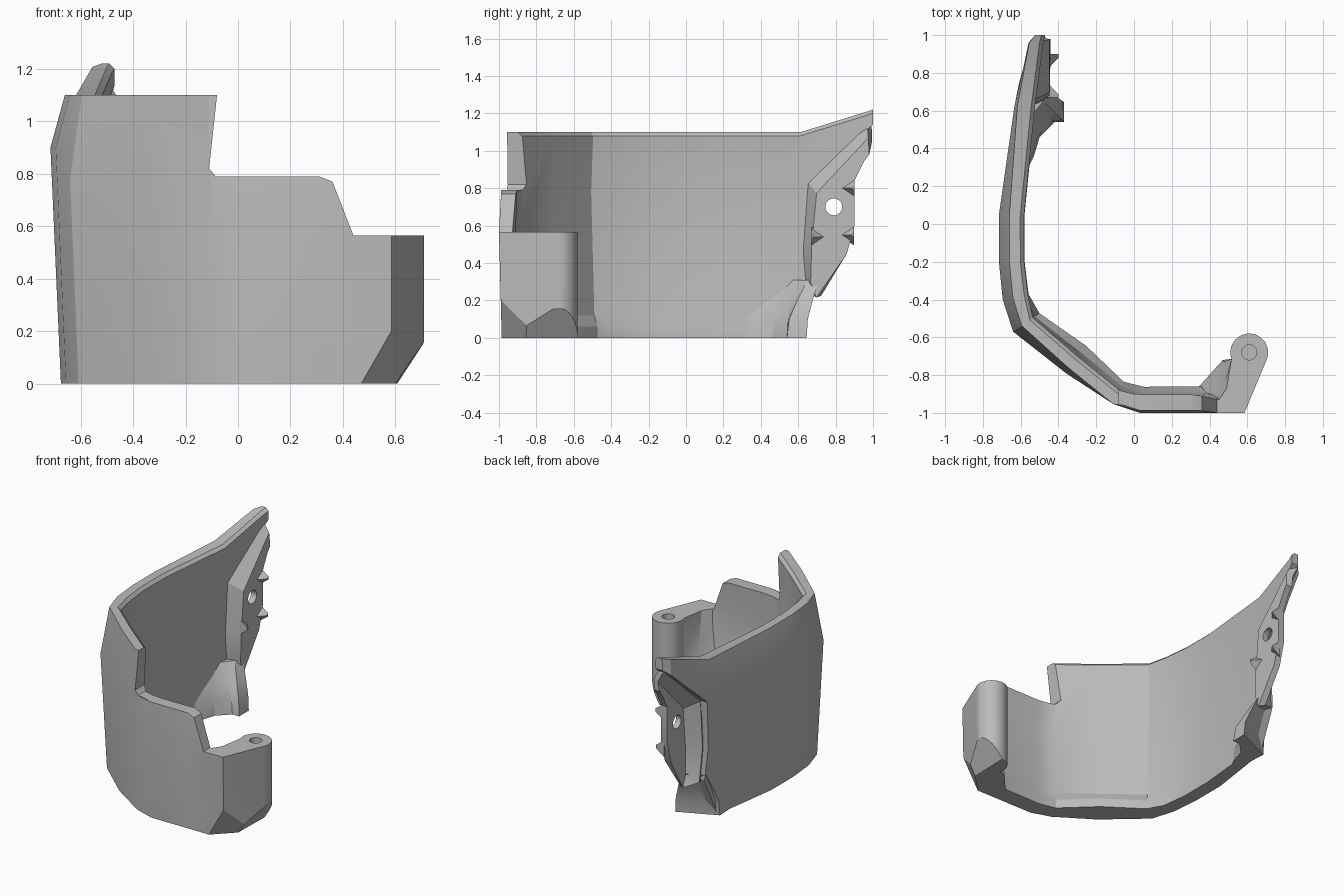
import bpy, bmesh, math
from mathutils import Vector

if "Cube" in bpy.data.objects:
    bpy.data.objects.remove(bpy.data.objects["Cube"])

grey = bpy.data.materials.new("light_grey")
grey.diffuse_color = (0.5, 0.5, 0.5, 1)
grey.use_nodes = True
grey.node_tree.nodes["Principled BSDF"].inputs["Base Color"].default_value = grey.diffuse_color


def finish(bm, name):
    bmesh.ops.recalc_face_normals(bm, faces=bm.faces[:])
    me = bpy.data.meshes.new(name)
    bm.to_mesh(me)
    bm.free()
    ob = bpy.data.objects.new(name, me)
    bpy.context.collection.objects.link(ob)
    me.materials.append(grey)
    return ob


def loft(name, rings):
    """Closed solid through rings that have equal point counts."""
    bm = bmesh.new()
    rows = [[bm.verts.new(p) for p in r] for r in rings]
    n = len(rows[0])
    for a, b in zip(rows, rows[1:]):
        for i in range(n):
            j = (i + 1) % n
            bm.faces.new((a[i], a[j], b[j], b[i]))
    bm.faces.new(rows[0])
    bm.faces.new(rows[-1][::-1])
    return finish(bm, name)


def apply_mod(ob, name, kind, **kw):
    m = ob.modifiers.new(name, kind)
    for k, v in kw.items():
        setattr(m, k, v)
    bpy.context.view_layer.objects.active = ob
    bpy.ops.object.modifier_apply(modifier=name)


def cut(ob, cutter):
    apply_mod(ob, "cut", 'BOOLEAN', operation='DIFFERENCE', solver='EXACT', object=cutter)
    bpy.data.objects.remove(cutter)


def circle(r, n=32):
    return [(r * math.cos(2 * math.pi * i / n), r * math.sin(2 * math.pi * i / n)) for i in range(n)]


# Curved wall: plan path of the widest line, then the section insets at each point
path = [Vector(p) for p in (
    (-.53, 1.0), (-.565, .96), (-.632, .63), (-.715, .05), (-.715, -.2), (-.695, -.4),
    (-.64, -.57), (-.36, -.79), (-.11, -.953), (.03, -1.0), (.30, -1.0), (.46, -1.0))]
thick = [.06, .085, .09, .115, .115, .118, .11, .09, .08, .09, .09, .07]
foot_in = [.06, .10, .11, .135, .135, .14, .17, .18, .13, .14, .14, .14]


def section(i):
    p = path[i]
    left = i < 7
    # inward direction square to the path
    if i < 2:
        n = Vector((1, 0))
    elif i == len(path) - 1:
        n = Vector((0, 1))
    else:
        d = (p - path[i - 1]).normalized() + (path[i + 1] - p).normalized()
        n = Vector((-d.y, d.x)).normalized()
    low = .04 if left else .015
    top = .01 if i < 2 else .015 if i == 2 else .055 if left else 0 if i == 8 else .03
    zm = .9 if i < 6 else .78 if i < 8 else .57
    zt = 1.1 + max(0, p.y - .63) * .325
    inner = thick[i] + (0 if i < 2 or i == 8 else .018)
    prof = [(low, 0), (0, zm), (top, zt), (inner - .02, zt), (inner, zt - .02),
            (thick[i], zm), ((foot_in[i] + thick[i]) / 2, .12), (foot_in[i], .06), (foot_in[i], 0)]
    return [(*(p + n * o), z) for o, z in prof]


wall = loft("curved_wall", [section(i) for i in range(len(path))])

# Stepped front edge
step = [(-.08, 1.3), (-.08, 1.1), (-.11, .82), (-.085, .79), (.31, .79), (.36, .77),
        (.44, .565), (.8, .565), (.8, 1.3)]
cut(wall, loft("step_cutter", [[(x, y, z) for x, z in step] for y in (-1.2, -.72)]))

# Back edge where the wall gives way to the bracket
back = [(1.2, 1.17), (1.0, 1.14), (.66, .82), (.635, .5), (.655, .28), (.53, 0), (.53, -.1), (1.2, -.1)]
cut(wall, loft("back_cutter", [[(x, y, z) for y, z in back] for x in (-1, -.2)]))

# Recessed bracket plate with sloped border
outer = [(-.51, .98, 1.14), (-.57, .66, .83), (-.575, .635, .5), (-.565, .655, .26)]
inner = [(.985, 1.06), (.71, .77), (.685, .5), (.68, .30)]
tail = [(.71, .22), (.86, .45), (.9, .6), (.9, .84), (.95, .94), (.98, .98)]
bm = bmesh.new()
a = [bm.verts.new(p) for p in outer]
b = [bm.verts.new((-.465, y, z)) for y, z in inner]
c = [bm.verts.new((-.465, y, z)) for y, z in tail]
for i in range(3):
    bm.faces.new((a[i], a[i + 1], b[i + 1], b[i]))
bm.faces.new((a[3], c[0], b[3]))
bm.faces.new(b + c)
plate = finish(bm, "bracket_plate")
apply_mod(plate, "thick", 'SOLIDIFY', thickness=.045, offset=0)
cut(plate, loft("bolt_cutter", [[(x, .79 + u, .70 + v) for u, v in circle(.045)] for x in (-.8, -.2)]))

# Wedge studs on the bracket edges, pointing towards its middle
wedge = [(0, .055), (0, -.055), (.08, 0)]
for y, z, way in ((.67, .54, 1), (.897, .55, -1), (.9, .80, -1)):
    loft("bracket_stud", [[(x, y + way * s * u, z + s * v) for u, v in wedge]
                          for x, s in ((-.46, 1), (-.40, .2))])

# Foot turning inwards below the bracket, tapering upwards
foot_low = [(-.61, .2), (-.53, .36), (-.50, .46), (-.42, .54), (-.37, .54), (-.37, .645), (-.628, .53)]
foot_top = [(-.61, .44), (-.59, .48), (-.565, .53), (-.53, .59), (-.48, .65), (-.46, .71), (-.605, .645)]
loft("inturned_foot", [[(*Vector(p).lerp(Vector(q), t), z) for p, q in zip(foot_low, foot_top)]
                       for t, z in ((0, 0), (.1, .1), (.5, .2), (1, .31))])

# Hinge arm ending in a round knuckle
hx, hy, hr = .61, -.68, .1
knuckle = [(hx + hr * math.cos(t), hy + hr * math.sin(t))
           for t in (math.radians(-22 + 222 * i / 24) for i in range(25))]


def arm_ring(p, q, z):
    y = -.985 - .0149 * z / .565
    return [(x, y, z) for x, y in [(.455, y), (.585, y)] + knuckle + [q, p]]


arm = loft("hinge_arm", [arm_ring((.34, -.865), (.47, -.72), 0),
                         arm_ring((.36, -.865), (.475, -.73), .08),
                         arm_ring((.40, -.92), (.485, -.83), .30),
                         arm_ring((.43, -.96), (.49, -.87), .565)])

# Slanted cuts on the bottom corners
slices = [((.47, -.985, 0), (.59, -.985, .2), (.63, -.88, .09)),
          ((.60, -.87, 0), (.71, -.69, .16), (.62, -.59, .02))]
bm = bmesh.new()
bm.from_mesh(arm.data)
for p in slices:
    p0, p1, p2 = map(Vector, p)
    n = (p1 - p0).cross(p2 - p0).normalized()
    if n.z > 0:
        n = -n
    r = bmesh.ops.bisect_plane(bm, geom=bm.verts[:] + bm.edges[:] + bm.faces[:],
                               plane_co=p0, plane_no=n, clear_outer=True)
    edges = [e for e in r["geom_cut"] if isinstance(e, bmesh.types.BMEdge)]
    bmesh.ops.holes_fill(bm, edges=edges)
bmesh.ops.recalc_face_normals(bm, faces=bm.faces[:])
bm.to_mesh(arm.data)
bm.free()

# Blind pin hole in the knuckle
cut(arm, loft("pin_cutter", [[(hx + u, hy + v, z) for u, v in circle(.04)] for z in (.3, .8)]))

# Smooth shading with sharp creases
for ob in bpy.context.scene.objects:
    ob.select_set(True)
bpy.context.view_layer.objects.active = wall
bpy.ops.object.shade_smooth_by_angle(angle=math.radians(25))
